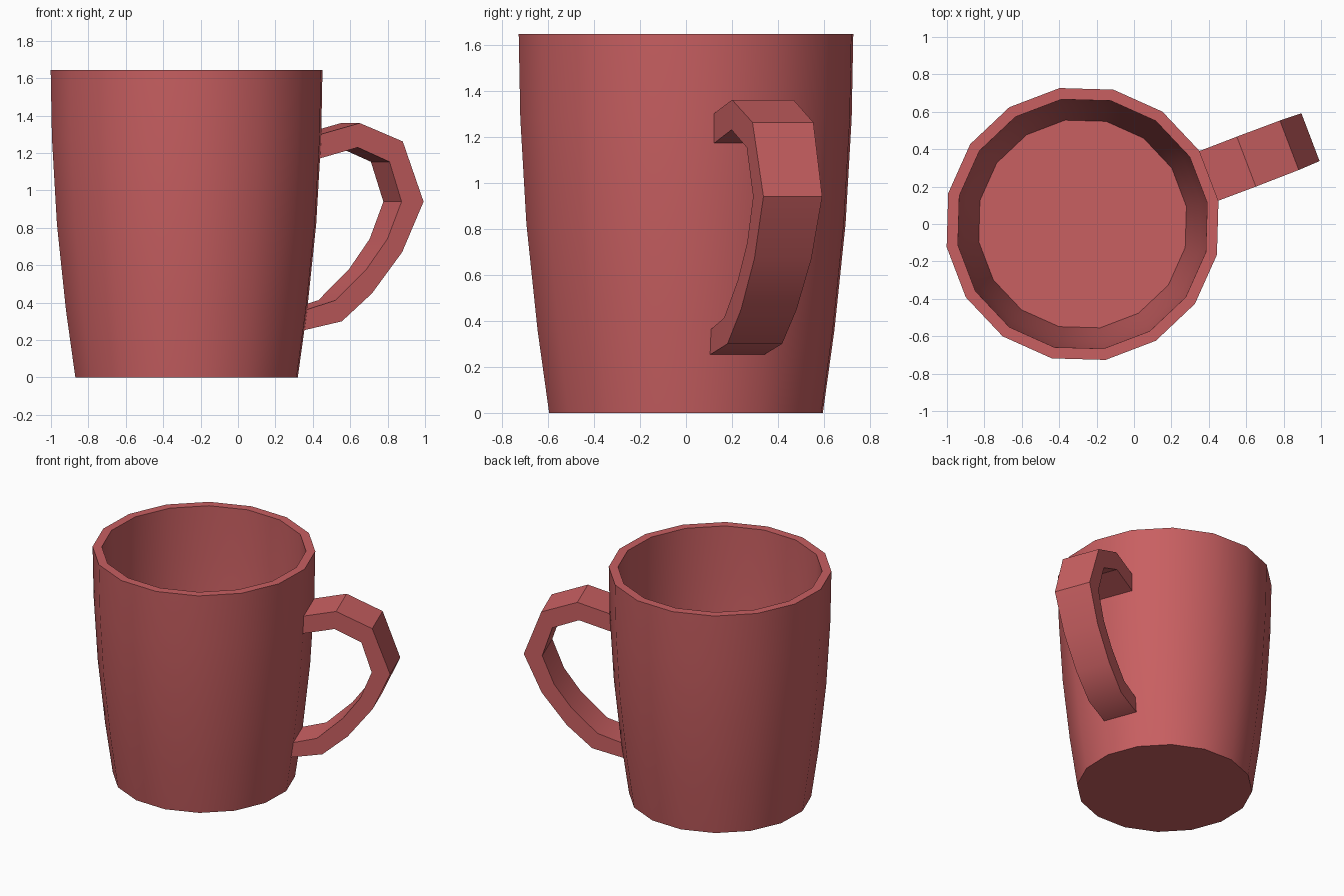
import bpy, bmesh, math
from mathutils import Vector

if "Cube" in bpy.data.objects:
    bpy.data.objects.remove(bpy.data.objects["Cube"])

SIDES = 16
CENTRE_X = -0.275
FIRST = math.radians(9.6)            # angle of the first body corner
AIM = FIRST + math.pi / SIDES        # handle leaves the middle of a facet

mat = bpy.data.materials.new("red_glaze")
mat.diffuse_color = (0.58, 0.115, 0.12, 1)
mat.use_nodes = True
mat.node_tree.nodes["Principled BSDF"].inputs["Base Color"].default_value = mat.diffuse_color


def finish(name, bm):
    bmesh.ops.recalc_face_normals(bm, faces=bm.faces[:])
    me = bpy.data.meshes.new(name)
    bm.to_mesh(me)
    bm.free()
    ob = bpy.data.objects.new(name, me)
    bpy.context.collection.objects.link(ob)
    ob.location.x = CENTRE_X
    me.materials.append(mat)
    bpy.ops.object.select_all(action='DESELECT')
    ob.select_set(True)
    bpy.context.view_layer.objects.active = ob
    bpy.ops.object.shade_smooth_by_angle(angle=math.radians(30))
    return ob


def bridge(bm, a, b):
    n = len(a)
    for i in range(n):
        j = (i + 1) % n
        bm.faces.new((a[i], a[j], b[j], b[i]))


# Mug body: outer wall, rim, inner wall and floor as (radius, z)
profile = [(0.603, 0), (0.654, 0.36), (0.703, 0.82), (0.730, 1.28), (0.737, 1.645),
           (0.676, 1.645), (0.669, 1.28), (0.642, 0.82), (0.594, 0.36), (0.563, 0.08)]
bm = bmesh.new()
rings = []
for r, z in profile:
    rings.append([bm.verts.new((r * math.cos(FIRST + k * math.tau / SIDES),
                                r * math.sin(FIRST + k * math.tau / SIDES), z))
                  for k in range(SIDES)])
for a, b in zip(rings, rings[1:]):
    bridge(bm, a, b)
bm.faces.new(rings[0])
bm.faces.new(rings[-1])
finish("mug_body", bm)

# Handle: matching outer and inner outlines as (distance from axis, z)
outer = [(0.705, 1.298), (0.937, 1.36), (1.183, 1.262), (1.304, 0.94),
         (1.183, 0.67), (1.012, 0.45), (0.84, 0.30), (0.612, 0.25)]
inner = [(0.705, 1.17), (0.926, 1.23), (1.108, 1.153), (1.178, 0.94),
         (1.098, 0.74), (0.98, 0.58), (0.803, 0.413), (0.622, 0.357)]
out_dir = Vector((math.cos(AIM), math.sin(AIM), 0))
side_dir = Vector((-math.sin(AIM), math.cos(AIM), 0))
bm = bmesh.new()


def pair(r, z):
    half = (0.245 + 0.03 * z) / 2
    base = out_dir * r + Vector((0, 0, z))
    return [bm.verts.new(base - side_dir * half), bm.verts.new(base + side_dir * half)]


rings = []
for o, i in zip(outer, inner):
    rings.append(pair(*o) + pair(*i)[::-1])
for a, b in zip(rings, rings[1:]):
    bridge(bm, a, b)
finish("handle", bm)
